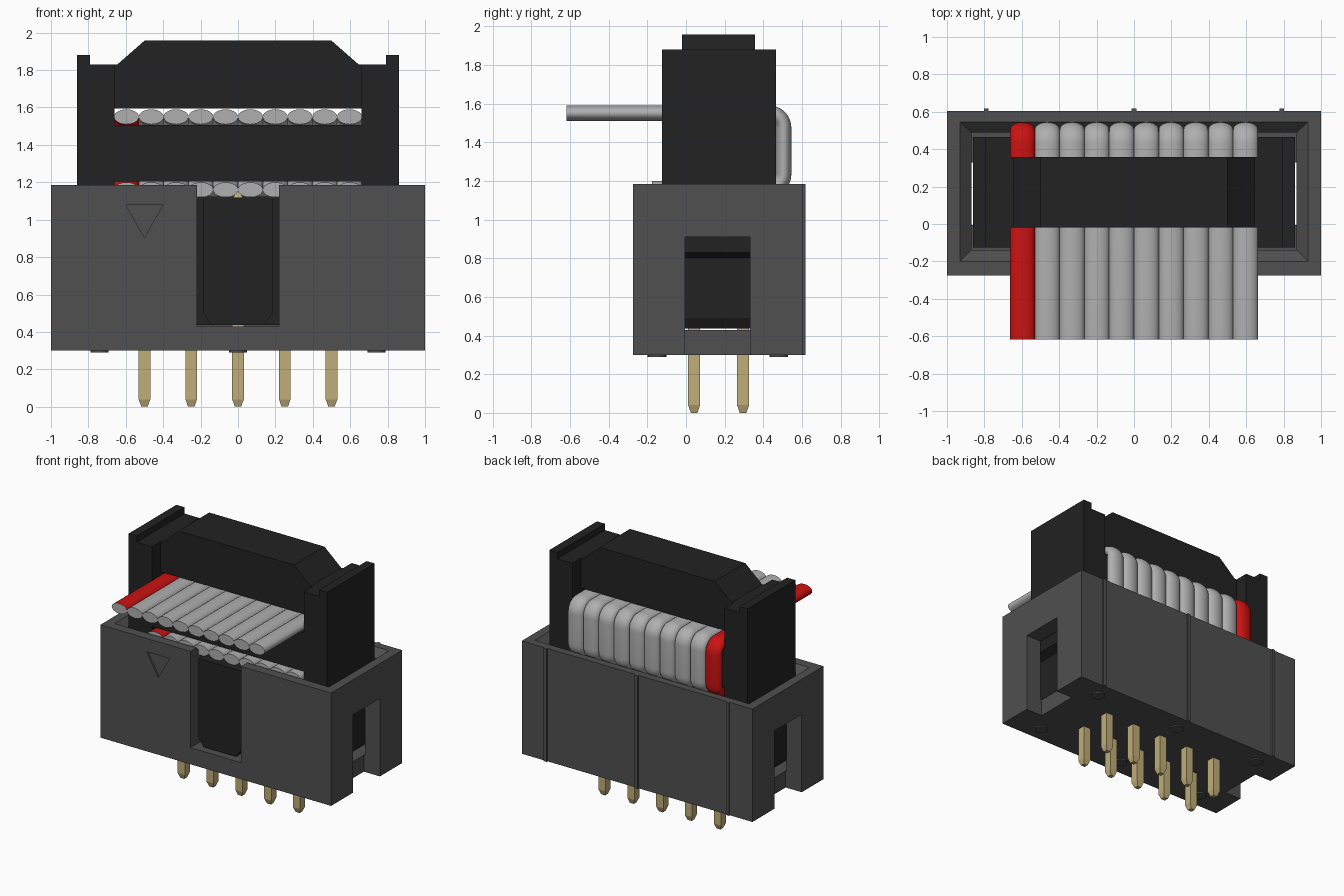
import bpy, bmesh, math
from mathutils import Vector

cube = bpy.data.objects.get("Cube")
if cube:
    bpy.data.objects.remove(cube, do_unlink=True)


def material(name, rgb):
    m = bpy.data.materials.new(name)
    m.use_nodes = True
    col = (*rgb, 1.0)
    m.diffuse_color = col
    bsdf = next(n for n in m.node_tree.nodes if n.type == 'BSDF_PRINCIPLED')
    bsdf.inputs["Base Color"].default_value = col
    bsdf.inputs["Roughness"].default_value = 0.6
    return m


GREY = material("housing dark grey", (0.08, 0.08, 0.08))
BLACK = material("socket black", (0.016, 0.016, 0.016))
WIRE = material("wire light grey", (0.43, 0.43, 0.43))
RED = material("wire red", (0.6, 0.006, 0.006))
GOLD = material("pin gold", (0.53, 0.42, 0.19))


def finish(name, bm, *mats):
    bmesh.ops.recalc_face_normals(bm, faces=bm.faces)
    me = bpy.data.meshes.new(name)
    bm.to_mesh(me)
    bm.free()
    for m in mats:
        me.materials.append(m)
    ob = bpy.data.objects.new(name, me)
    bpy.context.collection.objects.link(ob)
    return ob


def loft(name, rings, *mats):
    """Skin a list of point rings and cap both ends."""
    bm = bmesh.new()
    vs = [[bm.verts.new(p) for p in r] for r in rings]
    n = len(vs[0])
    for a, b in zip(vs, vs[1:]):
        for i in range(n):
            j = (i + 1) % n
            bm.faces.new((a[i], a[j], b[j], b[i]))
    bm.faces.new(vs[0])
    bm.faces.new(vs[-1])
    return finish(name, bm, *mats)


def prism(name, pts, y0, y1, mat):
    """Extrude an x-z outline along y."""
    return loft(name, [[(x, y, z) for x, z in pts] for y in (y0, y1)], mat)


def box(name, x0, x1, y0, y1, z0, z1, mat):
    return prism(name, [(x0, z0), (x1, z0), (x1, z1), (x0, z1)], y0, y1, mat)


def rect(x, y0, y1, z):
    return [(-x, y0, z), (x, y0, z), (x, y1, z), (-x, y1, z)]


def cut(target, cutter):
    cutter.hide_render = True
    mod = target.modifiers.new("cut", 'BOOLEAN')
    mod.operation = 'DIFFERENCE'
    mod.solver = 'EXACT'
    mod.object = cutter
    bpy.context.view_layer.objects.active = target
    bpy.ops.object.modifier_apply(modifier=mod.name)
    bpy.data.objects.remove(cutter, do_unlink=True)


# Open-topped housing with bevelled rim, key slot, end slots and pin-one mark
housing = box("housing", -1, 1, -0.275, 0.605, 0.30, 1.185, GREY)
cut(housing, loft("cavity_cutter", [rect(0.87, -0.14, 0.49, 0.43),
                                    rect(0.87, -0.14, 0.49, 1.125),
                                    rect(0.93, -0.20, 0.545, 1.185),
                                    rect(0.93, -0.20, 0.545, 1.3)], GREY))
cut(housing, box("key_slot_cutter", -0.22, 0.22, -0.4, -0.05, 0.43, 1.35, GREY))
for s in (-1, 1):
    x0, x1 = sorted((s * 0.86, s * 1.1))
    cut(housing, box("end_slot_cutter", x0, x1, -0.005, 0.33, 0.2, 0.91, GREY))
cut(housing, prism("mark_cutter", [(-0.6, 1.08), (-0.4, 1.08), (-0.5, 0.905)],
                   -0.4, -0.262, GREY))

# Back ribs and round standoffs
for i, x in enumerate((-0.79, 0, 0.79)):
    box(f"back_rib_{i + 1}", x - 0.013, x + 0.013, 0.60, 0.617, 0.30, 1.185, GREY)
for i, x in enumerate((-0.74, 0, 0.74)):
    for j, y in enumerate((-0.15, 0.48)):
        circle = [(0.048 * math.cos(k * math.tau / 20), 0.048 * math.sin(k * math.tau / 20))
                  for k in range(20)]
        loft(f"standoff_{i + 1}_{j + 1}",
             [[(x + a, y + b, z) for a, b in circle] for z in (0.29, 0.302)], GREY)

# Pins in two rows, tapered at both tips
for i in range(5):
    for j, y in enumerate((0.042, 0.295)):
        x = (i - 2) * 0.25
        rings = []
        for r, z in ((0.017, 0), (0.031, 0.04), (0.031, 1.11), (0.008, 1.15)):
            rings.append([(x + a * r, y + b * r, z)
                          for a, b in ((-1, -1), (1, -1), (1, 1), (-1, 1))])
        loft(f"pin_{i + 1}_{j + 1}", rings, GOLD)

# Socket body, stepped at the ends, with its front key
half = [(0.77, 0.437), (0.80, 0.49), (0.80, 0.80), (0.86, 0.83), (0.86, 1.12)]
prism("socket_body", half + [(-x, z) for x, z in reversed(half)], -0.125, 0.465, BLACK)
half = [(0.14, 0.437), (0.185, 0.50), (0.185, 1.12)]
prism("socket_key", half + [(-x, z) for x, z in reversed(half)], -0.225, -0.12, BLACK)

# Clamping cover between the two cable layers
box("cover", -0.665, 0.665, -0.12, 0.46, 1.203, 1.507, BLACK)

# Side arms with a raised outer lip
arm = [(0.66, 1.115), (0.86, 1.115), (0.86, 1.88), (0.79, 1.88), (0.79, 1.83), (0.66, 1.83)]
for side, s in (("left", 1), ("right", -1)):
    prism(f"{side}_arm", [(s * x, z) for x, z in arm], -0.125, 0.465, BLACK)

# Strain relief bar with sloped shoulders
half = [(0.665, 1.595), (0.665, 1.83), (0.645, 1.83), (0.50, 1.957)]
prism("strain_relief", half + [(-x, z) for x, z in reversed(half)], -0.02, 0.357, BLACK)

# Ribbon cable: flat wires folded over the back of the cover
R = 0.075
path = [(-0.617, 1.55, 90)]
path += [(0.43 + R * math.cos(math.radians(a)), 1.475 + R * math.sin(math.radians(a)), a)
         for a in range(90, -1, -10)]
path += [(0.43 + R * math.cos(math.radians(a)), 1.235 + R * math.sin(math.radians(a)), a)
         for a in range(0, -91, -10)]
path += [(-0.175, 1.16, -90)]
PITCH = 0.1325
for i in range(10):
    cx = (i - 4.5) * PITCH
    rings = []
    for y, z, a in path:
        ny, nz = math.cos(math.radians(a)), math.sin(math.radians(a))
        ring = []
        for k in range(24):
            t = k * math.tau / 24
            o = 0.04 * math.sin(t)
            ring.append((cx + 0.0668 * math.cos(t), y + ny * o, z + nz * o))
        rings.append(ring)
    wire = loft(f"wire_{i + 1}", rings, RED if i == 0 else WIRE, WIRE)
    for f in wire.data.polygons:          # cut ends are light grey
        if len(f.vertices) > 4:
            f.material_index = 1
    bpy.ops.object.select_all(action='DESELECT')
    wire.select_set(True)
    bpy.context.view_layer.objects.active = wire
    bpy.ops.object.shade_smooth_by_angle(angle=math.radians(40))
